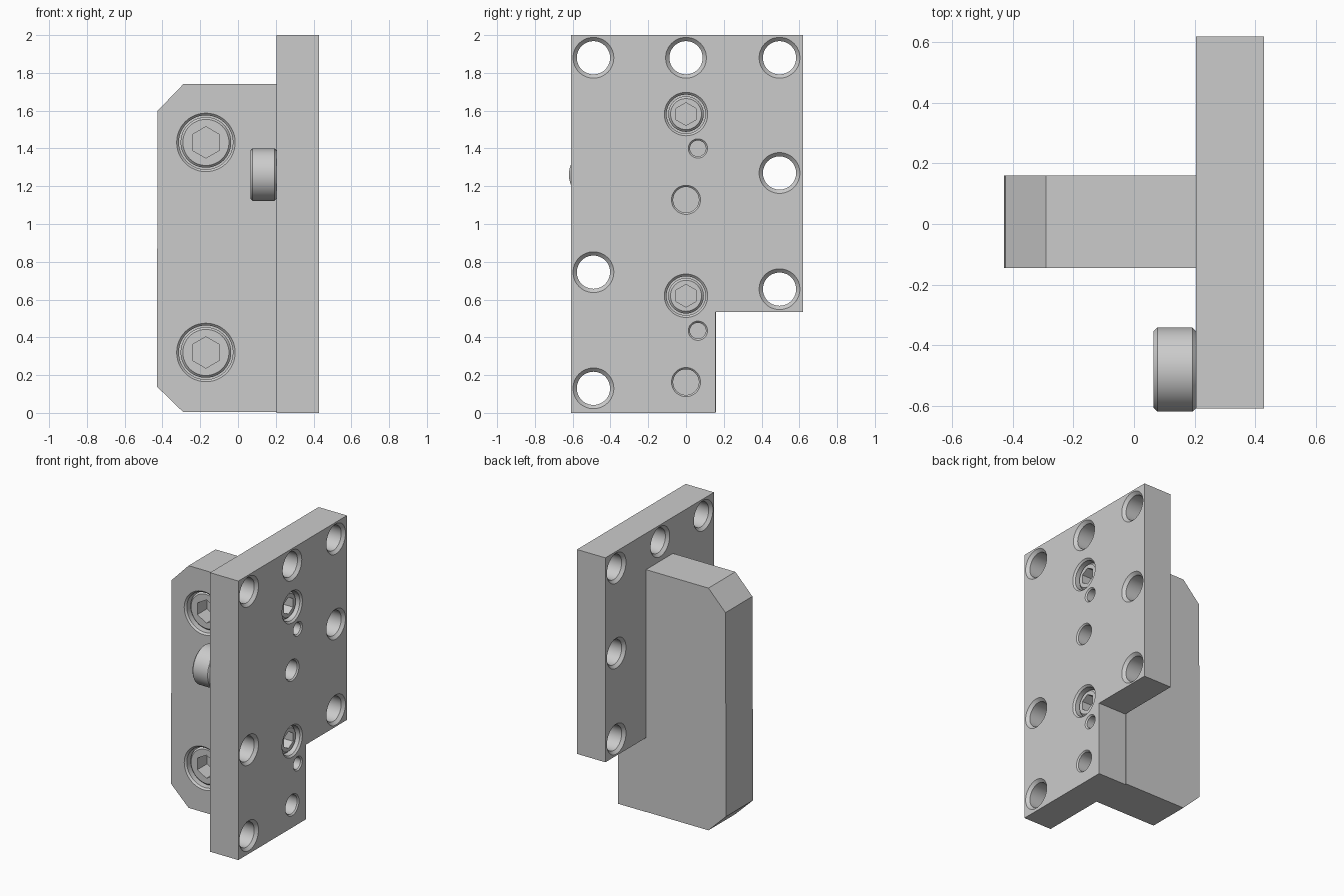
import bpy, bmesh
from math import pi, cos, sin
from mathutils import Matrix, Vector

if "Cube" in bpy.data.objects:
    bpy.data.objects.remove(bpy.data.objects["Cube"])

steel = bpy.data.materials.new("machined grey")
steel.use_nodes = True
GREY = (0.6, 0.6, 0.6, 1)
steel.diffuse_color = GREY
steel.node_tree.nodes["Principled BSDF"].inputs["Base Color"].default_value = GREY

# Local z points out of the named face
RIGHT = Matrix.Rotation(pi / 2, 4, "Y")
LEFT = Matrix.Rotation(-pi / 2, 4, "Y")
FRONT = Matrix.Rotation(pi / 2, 4, "X")


def lathe(bm, pos, facing, profile, sides=48, phase=0.0):
    """Closed turned solid from (radius, depth below the face) pairs."""
    mat = Matrix.Translation(Vector(pos)) @ facing
    rings = []
    for r, d in profile:
        angles = [phase + 2 * pi * i / sides for i in range(sides)]
        rings.append([bm.verts.new(mat @ Vector((r * cos(a), r * sin(a), -d))) for a in angles])
    for a, b in zip(rings, rings[1:]):
        for i in range(sides):
            j = (i + 1) % sides
            bm.faces.new((a[i], a[j], b[j], b[i]))
    bm.faces.new(rings[0])
    bm.faces.new(rings[-1])


def prism(bm, outline, offset):
    """Extrude a flat outline along the offset."""
    face = bm.faces.new([bm.verts.new(p) for p in outline])
    new = bmesh.ops.extrude_face_region(bm, geom=[face])["geom"]
    bmesh.ops.translate(bm, vec=offset, verts=[v for v in new if isinstance(v, bmesh.types.BMVert)])


def finish(name, bm):
    bmesh.ops.recalc_face_normals(bm, faces=bm.faces)
    mesh = bpy.data.meshes.new(name)
    bm.to_mesh(mesh)
    bm.free()
    mesh.materials.append(steel)
    obj = bpy.data.objects.new(name, mesh)
    bpy.context.collection.objects.link(obj)
    return obj


def activate(obj):
    bpy.ops.object.select_all(action="DESELECT")
    obj.select_set(True)
    bpy.context.view_layer.objects.active = obj


def cut(obj, cutter_bm):
    cutter = finish("cutter", cutter_bm)
    cutter.hide_render = True
    mod = obj.modifiers.new("cut", "BOOLEAN")
    mod.operation, mod.solver, mod.object = "DIFFERENCE", "EXACT", cutter
    activate(obj)
    bpy.ops.object.modifier_apply(modifier=mod.name)
    bpy.data.objects.remove(cutter)


def smooth(obj):
    activate(obj)
    bpy.ops.object.shade_smooth_by_angle(angle=pi / 6)


def bore(bm, pos, facing, r, depth, chamfer):
    """Blind hole with a chamfered mouth."""
    e = 0.01
    lathe(bm, pos, facing, [(r + chamfer + e, -e), (r, chamfer), (r, depth)])


def socket_screw(name, pos, facing, r, hex_r, recess, depth, phase):
    """Recessed cap screw head with a hexagonal socket."""
    bm = bmesh.new()
    lathe(bm, pos, facing, [(r - 0.012, recess), (r, recess + 0.012), (r, depth)])
    head = finish(name, bm)
    tool = bmesh.new()
    lathe(tool, pos, facing, [(hex_r, recess - 0.01), (hex_r, depth - 0.03)], 6, phase)
    cut(head, tool)
    smooth(head)


FACE_X, JOINT_X, FRONT_Y = 0.43, 0.205, -0.145

# Mounting plate with a notched lower corner
bm = bmesh.new()
outline = [(-0.61, 0), (0.155, 0), (0.155, 0.535), (0.62, 0.535), (0.62, 2), (-0.61, 2)]
prism(bm, [(JOINT_X, y, z) for y, z in outline], (FACE_X - JOINT_X, 0, 0))
plate = finish("mounting_plate", bm)

tool = bmesh.new()
# Through holes, chamfered on both sides
thick, r, c, e = FACE_X - JOINT_X, 0.088, 0.02, 0.01
through = [(r + c + e, -e), (r, c), (r, thick - c), (r + c + e, thick + e)]
for y, z in [(-0.49, 1.88), (0, 1.88), (0.495, 1.88), (0.495, 1.27),
             (0.495, 0.655), (-0.49, 0.745), (-0.49, 0.13)]:
    lathe(tool, (FACE_X, y, z), RIGHT, through)
# Screw counterbores, pin holes and dowel holes
plate_screws = [(FACE_X, 0, z) for z in (0.62, 1.582)]
for pos in plate_screws:
    bore(tool, pos, RIGHT, 0.103, 0.17, 0.012)
for z in (0.435, 1.4):
    bore(tool, (FACE_X, 0.063, z), RIGHT, 0.042, 0.18, 0.009)
for z in (0.163, 1.128):
    bore(tool, (FACE_X, 0, z), RIGHT, 0.068, 0.2, 0.009)
cut(plate, tool)
smooth(plate)

# Support block with chamfered outer corners
bm = bmesh.new()
outline = [(JOINT_X, 0.004), (-0.29, 0.004), (-0.43, 0.14), (-0.425, 1.6), (-0.29, 1.74), (JOINT_X, 1.74)]
prism(bm, [(x, FRONT_Y, z) for x, z in outline], (0, 0.305, 0))
block = finish("support_block", bm)
tool = bmesh.new()
block_screws = [(-0.17, FRONT_Y, z) for z in (0.32, 1.432)]
for pos in block_screws:
    bore(tool, pos, FRONT, 0.143, 0.17, 0.012)
cut(block, tool)
smooth(block)

# Cap screws
for level, pos in zip(("lower", "upper"), plate_screws):
    socket_screw(level + "_plate_screw", pos, RIGHT, 0.094, 0.06, 0.03, 0.17, 0)
for level, pos in zip(("lower", "upper"), block_screws):
    socket_screw(level + "_block_screw", pos, FRONT, 0.134, 0.083, 0.03, 0.17, pi / 2)

# Round stop button on the inner side of the plate
bm = bmesh.new()
R, H, B = 0.139, 0.14, 0.012
lathe(bm, (JOINT_X - H, -0.481, 1.261), LEFT, [(R - B, 0), (R, B), (R, H - B), (R - B, H)], 64)
smooth(finish("stop_button", bm))
